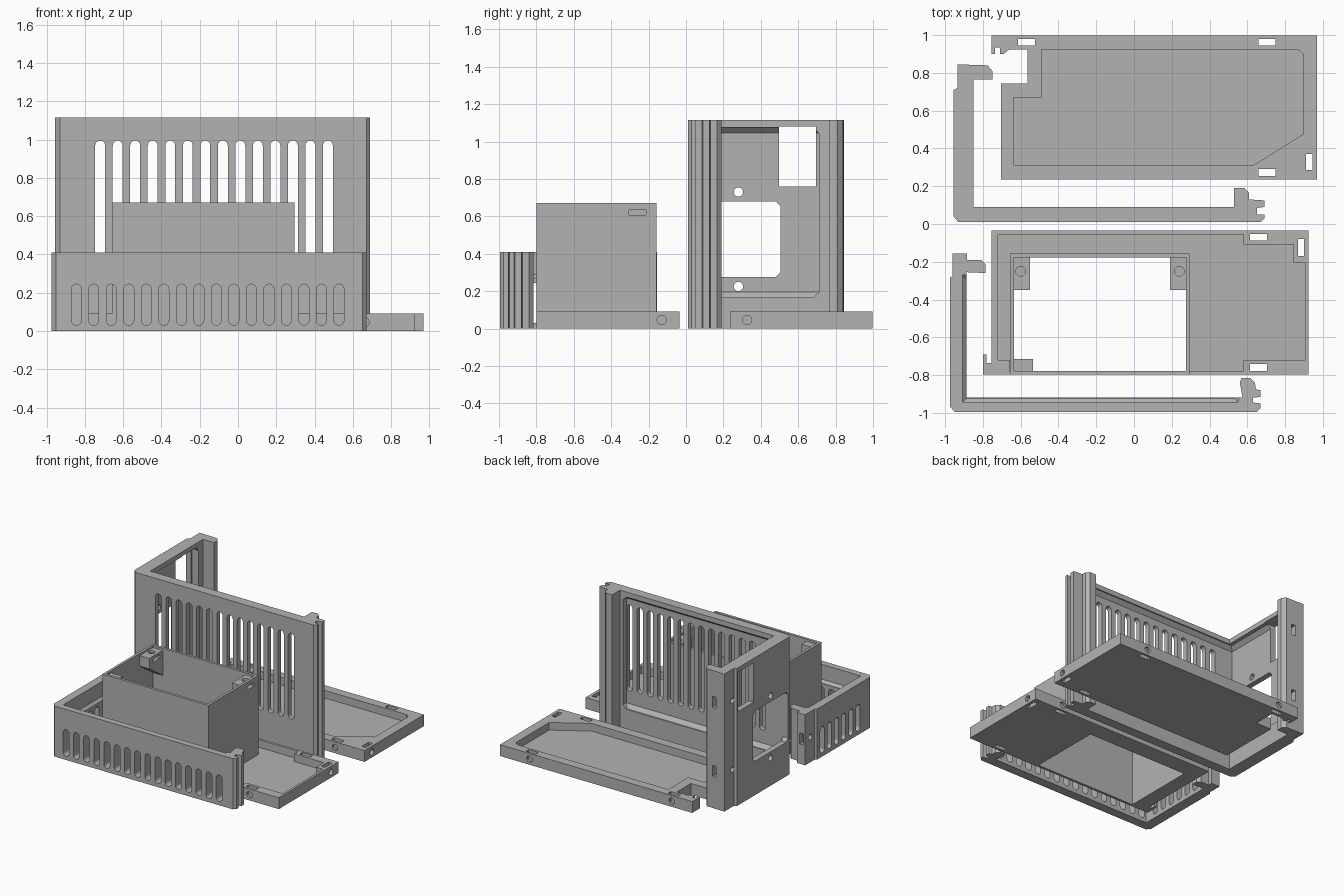
import bpy, bmesh, math
from mathutils import Matrix, Vector

grey = bpy.data.materials.new("plain grey")
grey.diffuse_color = (0.45, 0.45, 0.45, 1)


def finish(bm, name):
    bmesh.ops.recalc_face_normals(bm, faces=bm.faces)
    me = bpy.data.meshes.new(name)
    bm.to_mesh(me)
    bm.free()
    ob = bpy.data.objects.new(name, me)
    me.materials.append(grey)
    bpy.context.collection.objects.link(ob)
    return ob


def add_prism(bm, pts, lo, hi, axis="z"):
    """Extrude a 2D outline along an axis: z takes (x, y), y takes (x, z), x takes (y, z)."""
    def place(p, t):
        return {"z": (p[0], p[1], t), "y": (p[0], t, p[1]), "x": (t, p[0], p[1])}[axis]
    a = [bm.verts.new(place(p, lo)) for p in pts]
    b = [bm.verts.new(place(p, hi)) for p in pts]
    bm.faces.new(a)
    bm.faces.new(b[::-1])
    for i in range(len(pts)):
        j = (i + 1) % len(pts)
        bm.faces.new((a[i], b[i], b[j], a[j]))


def prism(name, pts, lo, hi, axis="z"):
    bm = bmesh.new()
    add_prism(bm, pts, lo, hi, axis)
    return finish(bm, name)


def cutter(items):
    """Several separate prisms as one cutting mesh."""
    bm = bmesh.new()
    for it in items:
        add_prism(bm, *it)
    return finish(bm, "cutter")


def combine(ob, other, op="DIFFERENCE"):
    m = ob.modifiers.new("cut", "BOOLEAN")
    m.object, m.operation, m.solver = other, op, "EXACT"
    bpy.context.view_layer.objects.active = ob
    bpy.ops.object.modifier_apply(modifier=m.name)
    bpy.data.objects.remove(other)


def rect(x0, x1, y0, y1):
    return [(x0, y0), (x1, y0), (x1, y1), (x0, y1)]


def circle(cx, cy, r, n=16):
    return [(cx + r * math.cos(2 * math.pi * i / n), cy + r * math.sin(2 * math.pi * i / n)) for i in range(n)]


def slot(c, z0, z1, r=0.026, n=8):
    """Upright slot with round ends."""
    top = [(c + r * math.cos(math.pi * i / n), z1 - r + r * math.sin(math.pi * i / n)) for i in range(n + 1)]
    return top + [(2 * c - x, z0 + z1 - z) for x, z in top]


def chamfered(y0, y1, z0, z1, c):
    return [(y0 + c, z0), (y1 - c, z0), (y1, z0 + c), (y1, z1 - c),
            (y1 - c, z1), (y0 + c, z1), (y0, z1 - c), (y0, z0 + c)]


def cavity(x0, x1, y0, y1, z0, z1, slope):
    """Box that thins the walls, with sloped upper and lower edges."""
    bm = bmesh.new()
    size = Matrix.Diagonal((x1 - x0, y1 - y0, z1 - z0, 1))
    mid = Matrix.Translation(((x0 + x1) / 2, (y0 + y1) / 2, (z0 + z1) / 2))
    bmesh.ops.create_cube(bm, size=1, matrix=mid @ size)
    flat = [e for e in bm.edges if abs(e.verts[0].co.z - e.verts[1].co.z) < 1e-4]
    bmesh.ops.bevel(bm, geom=flat, offset=slope, segments=1, affect="EDGES")
    return finish(bm, "cutter")


# Tall L-shaped shell
tall = prism("tall_shell", [
    (-0.955, 0.04), (-0.93, 0.01), (0.67, 0.01), (0.69, 0.03), (0.69, 0.05), (0.65, 0.05),
    (0.65, 0.085), (0.69, 0.09), (0.69, 0.125), (0.61, 0.13), (0.61, 0.165), (0.585, 0.19),
    (0.53, 0.19), (0.53, 0.09), (-0.85, 0.09), (-0.85, 0.765), (-0.75, 0.765), (-0.75, 0.81),
    (-0.775, 0.84), (-0.935, 0.845), (-0.935, 0.72), (-0.955, 0.71)], 0, 1.115)
combine(tall, cavity(-0.91, 0.50, 0.05, 0.71, 0.165, 1.075, 0.03))
combine(tall, cutter([(slot(-0.72 + 0.0915 * i, 0.30, 0.995), -0.1, 0.08, "y") for i in range(14)]))
# Socket, switch and screw openings in the side wall
combine(tall, cutter([
    (chamfered(0.055, 0.505, 0.275, 0.68, 0.025), -1.1, -0.88, "x"),
    (rect(0.497, 0.695, 0.76, 1.08), -1.1, -0.80, "x"),
    (circle(0.28, 0.73, 0.025), -1.1, -0.88, "x"),
    (circle(0.28, 0.225, 0.025), -1.1, -0.88, "x")]))
# Nut slots and screw holes in the side flange
combine(tall, cutter(
    [(rect(-0.86, -0.825, z - 0.045, z + 0.045), 0.79, 0.9, "y") for z in (0.30, 0.86)] +
    [(circle(0.74, z, 0.022), -1.0, -0.90, "x") for z in (0.30, 0.86)]))

# Short L-shaped shell
short = prism("short_shell", [
    (-0.975, -0.965), (-0.95, -0.995), (0.65, -0.995), (0.67, -0.975), (0.67, -0.95), (0.63, -0.945),
    (0.63, -0.92), (0.67, -0.915), (0.67, -0.88), (0.645, -0.875), (0.64, -0.84), (0.615, -0.815),
    (0.57, -0.815), (0.56, -0.84), (0.575, -0.918), (-0.888, -0.918), (-0.888, -0.255), (-0.785, -0.26),
    (-0.785, -0.215), (-0.81, -0.19), (-0.885, -0.19), (-0.885, -0.155), (-0.96, -0.155),
    (-0.96, -0.275), (-0.975, -0.285)], 0, 0.41)
combine(short, cavity(-0.908, 0.55, -0.943, -0.27, 0.27, 0.6, 0.02))
combine(short, cutter(
    [(slot(-0.845 + 0.0915 * i, 0.03, 0.245), -1.1, -0.90, "y") for i in range(16)] +
    [(slot(-0.81 + 0.0915 * i, 0.03, 0.245), -1.1, -0.87, "x") for i in range(6)]))
combine(short, cutter([(rect(-0.945, -0.91, 0.16, 0.25), -0.2, -0.1, "y"),
                       (circle(-0.22, 0.205, 0.022), -1.1, -0.93, "x")]))

# Rear tray
tray = prism("rear_tray", [
    (-0.705, 0.235), (0.97, 0.235), (0.97, 0.998), (-0.755, 0.998), (-0.755, 0.90), (-0.735, 0.90),
    (-0.735, 0.935), (-0.71, 0.935), (-0.71, 0.90), (-0.69, 0.90), (-0.66, 0.925), (-0.565, 0.925),
    (-0.565, 0.745), (-0.705, 0.745)], 0, 0.092)
combine(tray, cutter([([
    (-0.635, 0.31), (0.63, 0.31), (0.895, 0.475), (0.895, 0.90), (0.865, 0.925),
    (-0.49, 0.925), (-0.49, 0.67), (-0.635, 0.67)], 0.03, 0.2)]))
combine(tray, cutter([(rect(*r), -0.1, 0.2) for r in (
    (-0.615, -0.525, 0.945, 0.98), (0.66, 0.75, 0.945, 0.98),
    (0.66, 0.75, 0.255, 0.29), (0.91, 0.945, 0.285, 0.37))]))
combine(tray, cutter([
    (circle(-0.57, 0.046, 0.025), 0.96, 1.1, "y"), (circle(0.705, 0.046, 0.025), 0.96, 1.1, "y"),
    (circle(0.705, 0.046, 0.025), 0.1, 0.27, "y"), (circle(0.327, 0.046, 0.025), 0.93, 1.1, "x")]))

# Front tray
base = prism("front_tray", [
    (-0.80, -0.798), (0.925, -0.798), (0.925, -0.035), (-0.755, -0.035), (-0.755, -0.735),
    (-0.78, -0.735), (-0.78, -0.69), (-0.80, -0.69)], 0, 0.092)
combine(base, cutter([([
    (-0.72, -0.72), (-0.66, -0.72), (-0.66, -0.78), (0.58, -0.78), (0.58, -0.72), (0.905, -0.72),
    (0.905, -0.205), (0.845, -0.205), (0.845, -0.108), (0.58, -0.108), (0.58, -0.055),
    (-0.72, -0.055)], 0.03, 0.2)]))
combine(base, cutter([(rect(*r), -0.1, 0.2) for r in (
    (0.615, 0.705, -0.087, -0.052), (0.615, 0.705, -0.777, -0.742), (0.867, 0.90, -0.17, -0.08))]))
combine(base, cutter([
    (circle(0.66, 0.046, 0.025), -0.07, 0.1, "y"), (circle(0.66, 0.046, 0.025), -0.9, -0.76, "y"),
    (circle(-0.13, 0.046, 0.025), 0.885, 1.1, "x")]))

# Open box standing on the front tray
combine(base, prism("box", rect(-0.657, 0.295, -0.798, -0.157), 0, 0.672), "UNION")
combine(base, cutter([(rect(-0.636, 0.274, -0.777, -0.178), -0.1, 0.8)]))
combine(base, cutter([(rect(-0.305, -0.215, 0.607, 0.635), 0.2, 0.4, "x")]))

# Screw brackets inside the box, with sloped undersides
for name, x0, x1, hole in (("left_bracket", -0.64, -0.55, -0.60), ("right_bracket", 0.19, 0.278, 0.24)):
    b = prism(name, [(-0.175, 0.45), (-0.175, 0.655), (-0.35, 0.655), (-0.35, 0.57)], x0, x1, "x")
    combine(b, cutter([(circle(hole, -0.25, 0.026), 0.6, 0.8)]))
    combine(b, cutter([(rect(-0.305, -0.215, 0.607, 0.635), x0 + 0.012, x1 + 0.1, "x")]))
prism("front_bracket", [(-0.64, 0.45), (-0.64, 0.655), (-0.535, 0.655), (-0.535, 0.57)], -0.78, -0.715, "y")
